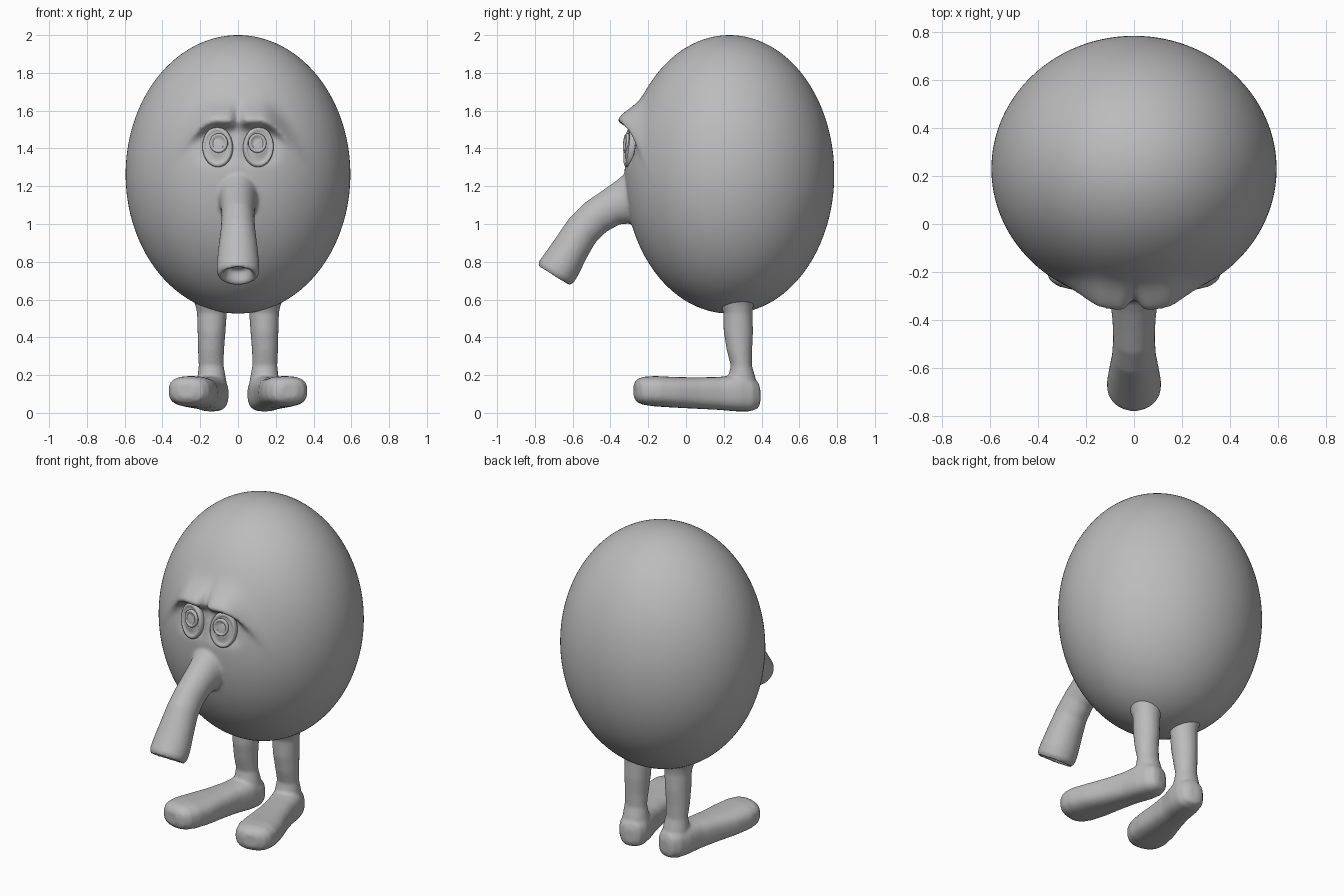
import bpy, bmesh, math
from mathutils import Vector, Matrix

if "Cube" in bpy.data.objects:
    bpy.data.objects.remove(bpy.data.objects["Cube"])

grey = bpy.data.materials.new("plain grey")
grey.diffuse_color = (0.5, 0.5, 0.5, 1)
grey.use_nodes = True
grey.node_tree.nodes["Principled BSDF"].inputs["Base Color"].default_value = grey.diffuse_color


def finish(name, bm, voxel=0, smooth=0):
    bmesh.ops.recalc_face_normals(bm, faces=bm.faces)
    for f in bm.faces:
        f.smooth = True
    me = bpy.data.meshes.new(name)
    bm.to_mesh(me)
    bm.free()
    me.materials.append(grey)
    ob = bpy.data.objects.new(name, me)
    bpy.context.collection.objects.link(ob)
    if voxel:
        r = ob.modifiers.new("fuse", 'REMESH')
        r.mode, r.voxel_size, r.use_smooth_shade = 'VOXEL', voxel, True
        s = ob.modifiers.new("soften", 'SMOOTH')
        s.factor, s.iterations = 0.5, smooth
    return ob


def loft(bm, rings, n=32, power=2.0):
    """Closed skin through rings given as (centre, side axis, up axis)."""
    loops = []
    for c, u, v in rings:
        loop = []
        for i in range(n):
            a = 2 * math.pi * i / n
            ca, sa = math.cos(a), math.sin(a)
            p = c + u * math.copysign(abs(ca) ** (2 / power), ca) \
                  + v * math.copysign(abs(sa) ** (2 / power), sa)
            loop.append(bm.verts.new(p))
        loops.append(loop)
    for a, b in zip(loops, loops[1:]):
        for i in range(n):
            bm.faces.new((a[i], a[(i + 1) % n], b[(i + 1) % n], b[i]))
    bm.faces.new(loops[0])
    bm.faces.new(loops[-1])


# Egg body
body = bmesh.new()
bmesh.ops.create_uvsphere(body, u_segments=192, v_segments=128, radius=1)
for v in body.verts:
    v.co = Vector((v.co.x * 0.595, v.co.y * 0.555 + 0.23, v.co.z * 0.737 + 1.263))
    if v.co.y < 0.1:
        # Drooping brows with a crease between them
        x, z = abs(v.co.x), v.co.z
        d = z - (1.55 - 2.2 * max(0, x - 0.12) ** 1.6)
        amp = 0.085 * math.exp(-(max(0, x - 0.13) / 0.12) ** 2) * (1 - 0.6 * math.exp(-(x / 0.03) ** 2))
        v.co.y -= amp * math.exp(-(d / (0.075 if d > 0 else 0.036)) ** 2)
        # Shallow eye sockets
        v.co.y += 0.022 * math.exp(-((x - 0.11) / 0.1) ** 4 - ((z - 1.42) / 0.09) ** 4)

# Drooping trunk nose with a hollow tip: y, z, half width, half thickness, tilt
nose = [(-0.20, 1.14, 0.13, 0.19, 5), (-0.28, 1.125, 0.115, 0.155, 12), (-0.33, 1.115, 0.098, 0.12, 20),
        (-0.40, 1.085, 0.09, 0.10, 30), (-0.48, 1.035, 0.087, 0.096, 38), (-0.55, 0.965, 0.092, 0.095, 48),
        (-0.61, 0.87, 0.104, 0.098, 56), (-0.66, 0.785, 0.113, 0.106, 58), (-0.687, 0.745, 0.112, 0.108, 58),
        (-0.702, 0.724, 0.098, 0.094, 58), (-0.695, 0.733, 0.078, 0.07, 58), (-0.668, 0.778, 0.06, 0.05, 58)]
loft(body, [(Vector((0, y, z)), Vector((w, 0, 0)),
             Vector((0, -math.sin(math.radians(t)), math.cos(math.radians(t)))) * h)
            for y, z, w, h, t in nose])
finish("body_and_nose", body, 0.0095, 4)

# Leg rings: x, y, z, half width, half depth
leg = [(0.138, 0.27, 0.64, 0.115, 0.115), (0.138, 0.27, 0.57, 0.088, 0.088), (0.138, 0.275, 0.53, 0.079, 0.077),
       (0.14, 0.277, 0.43, 0.074, 0.078), (0.143, 0.283, 0.33, 0.069, 0.067), (0.142, 0.293, 0.25, 0.066, 0.056),
       (0.14, 0.295, 0.19, 0.075, 0.072), (0.138, 0.295, 0.12, 0.085, 0.085)]
# Foot rings from heel to toe: position, half width, bottom, top
foot = [(-0.025, 0.03, 0.05, 0.13), (-0.012, 0.06, 0.022, 0.165), (0.03, 0.085, 0.008, 0.19), (0.10, 0.093, 0.008, 0.20),
        (0.20, 0.09, 0.016, 0.19), (0.32, 0.10, 0.022, 0.188), (0.44, 0.118, 0.028, 0.19), (0.54, 0.122, 0.034, 0.195),
        (0.60, 0.11, 0.042, 0.192), (0.635, 0.085, 0.055, 0.18), (0.652, 0.045, 0.08, 0.155)]
# Eye profile: radius fraction, height out of the face
eye = [(1.0, -0.035), (1.02, 0.0), (0.97, 0.014), (0.88, 0.019), (0.79, 0.014), (0.72, 0.011),
       (0.5, 0.018), (0.25, 0.023), (0.03, 0.024)]
iris = [(1.0, -0.01), (1.0, 0.006), (0.88, 0.012), (0.74, 0.010), (0.6, 0.002), (0.3, 0.003), (0.03, 0.004)]

for side, s in (("left", 1), ("right", -1)):
    # Leg fused with its splayed foot
    bm = bmesh.new()
    loft(bm, [(Vector((s * x, y, z)), Vector((w, 0, 0)), Vector((0, d, 0))) for x, y, z, w, d in leg])
    ahead = Vector((s * 0.225, -0.97, 0)).normalized()
    across = Vector((-ahead.y, ahead.x, 0))
    loft(bm, [(Vector((s * 0.125, 0.365, (b + t) / 2)) + ahead * p, across * w, Vector((0, 0, (t - b) / 2)))
              for p, w, b, t in foot], power=2.7)
    finish(side + "_leg", bm, 0.009, 6)

    # Tilted oval eye with a raised lid rim, and a ringed iris
    turn = Matrix.Rotation(s * math.radians(10), 3, 'Z') @ Matrix.Rotation(math.radians(-6), 3, 'X') \
        @ Matrix.Rotation(s * math.radians(5), 3, 'Y')
    out = turn @ Vector((0, -1, 0))
    for name, c, w, h, prof in (("eye", (0.108, -0.297, 1.407), 0.08, 0.107, eye),
                                ("iris", (0.102, -0.314, 1.428), 0.048, 0.052, iris)):
        bm = bmesh.new()
        loft(bm, [(Vector((s * c[0], c[1], c[2])) + out * o, turn @ Vector((w * r, 0, 0)),
                   turn @ Vector((0, 0, h * r))) for r, o in prof], n=40)
        finish(side + "_" + name, bm)
